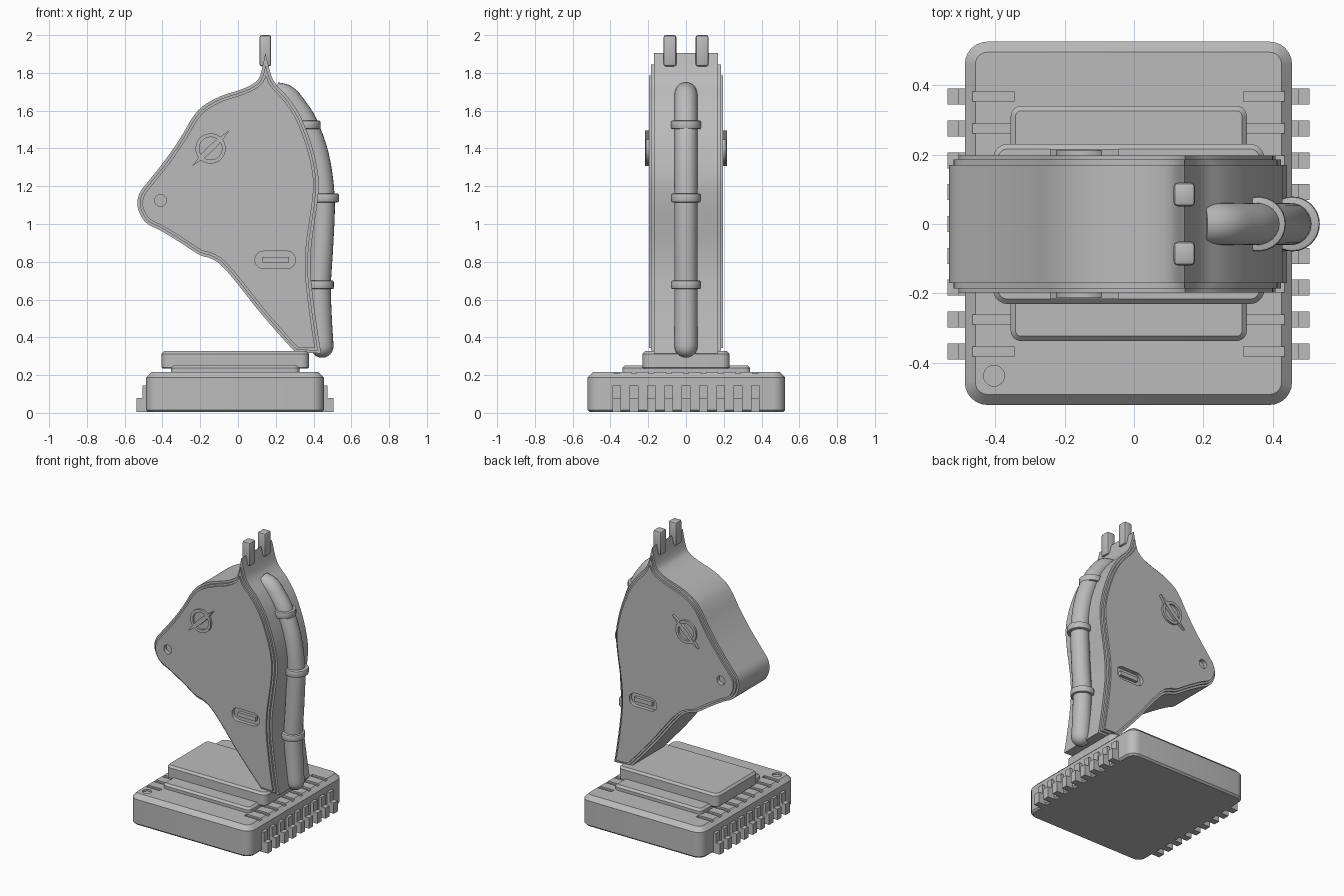
import bpy, bmesh
from math import pi, cos, sin, atan2
from mathutils import Vector, Matrix
from mathutils.geometry import intersect_point_line

old = bpy.data.objects.get("Cube")
if old:
    bpy.data.objects.remove(old, do_unlink=True)

grey = bpy.data.materials.new("plain_grey")
grey.use_nodes = True
grey.diffuse_color = (0.5, 0.5, 0.5, 1)
grey.node_tree.nodes["Principled BSDF"].inputs["Base Color"].default_value = (0.5, 0.5, 0.5, 1)


def shade(ob):
    bpy.ops.object.select_all(action='DESELECT')
    ob.select_set(True)
    bpy.context.view_layer.objects.active = ob
    bpy.ops.object.shade_smooth_by_angle(angle=0.6)


def finish(bm, name):
    bmesh.ops.recalc_face_normals(bm, faces=bm.faces)
    mesh = bpy.data.meshes.new(name)
    bm.to_mesh(mesh)
    bm.free()
    mesh.materials.append(grey)
    ob = bpy.data.objects.new(name, mesh)
    bpy.context.collection.objects.link(ob)
    shade(ob)
    return ob


def add_box(bm, lo, hi):
    lo, hi = Vector(lo), Vector(hi)
    m = Matrix.Translation((lo + hi) / 2) @ Matrix.Diagonal((*(hi - lo), 1))
    bmesh.ops.create_cube(bm, size=1, matrix=m)


def rounded_box(name, lo, hi, corner, top, bottom):
    """Box with rounded upright corners and chamfered rims."""
    bm = bmesh.new()
    add_box(bm, lo, hi)
    upright = [e for e in bm.edges if abs(e.verts[0].co.z - e.verts[1].co.z) > 0.001]
    bmesh.ops.bevel(bm, geom=upright, offset=corner, segments=6, profile=0.5, affect='EDGES')
    for z, size in ((hi[2], top), (lo[2], bottom)):
        rim = [e for e in bm.edges if all(abs(v.co.z - z) < 1e-4 for v in e.verts)]
        bmesh.ops.bevel(bm, geom=rim, offset=size, segments=1, affect='EDGES')
    return finish(bm, name)


def prism(bm, outline, y0, y1):
    """Extrude an x-z outline between two y values."""
    a = [bm.verts.new((x, y0, z)) for x, z in outline]
    b = [bm.verts.new((x, y1, z)) for x, z in outline]
    for i in range(len(a)):
        bm.faces.new((a[i - 1], a[i], b[i], b[i - 1]))
    bm.faces.new(a)
    bm.faces.new(b[::-1])


def spline(pts, steps=5):
    """Smooth open curve through the points."""
    p = [Vector(q) for q in pts]
    p = [2 * p[0] - p[1]] + p + [2 * p[-1] - p[-2]]
    out = []
    for a, b, c, d in zip(p, p[1:], p[2:], p[3:]):
        for i in range(steps):
            t = i / steps
            out.append(0.5 * (2 * b + (c - a) * t + (2 * a - 5 * b + 4 * c - d) * t * t
                              + (3 * b - a - 3 * c + d) * t ** 3))
    return out + [p[-2]]


def shrink(loop, dist):
    """Offset a counter-clockwise outline inwards, dropping points that cross over."""
    result = []
    for i, p in enumerate(loop):
        u = (p - loop[i - 1]).normalized()
        v = (loop[(i + 1) % len(loop)] - p).normalized()
        n, m = Vector((-u.y, u.x)), Vector((-v.y, v.x))
        q = p + (n + m) * dist / max(1 + n.dot(m), 0.1)
        gap = 1
        for a, b in zip(loop, loop[1:] + loop[:1]):
            near, t = intersect_point_line(q, a, b)
            near = a.lerp(b, min(max(t, 0), 1))
            gap = min(gap, (q - near).length)
        if gap > dist * 0.96:
            result.append(q)
    return result


def circle(cx, cz, r, n=32):
    return [(cx + r * cos(2 * pi * i / n), cz + r * sin(2 * pi * i / n)) for i in range(n)]


def stadium(x0, x1, z, r, n=12):
    right = [(x1 - r + r * cos(a), z + r * sin(a)) for a in [pi * (i / n - 0.5) for i in range(n + 1)]]
    return right + [(x0 + x1 - x, 2 * z - q) for x, q in right]


def carve(targets, cutter):
    cutter.hide_render = True
    for target in targets:
        mod = target.modifiers.new("carve", 'BOOLEAN')
        mod.operation, mod.solver, mod.object = 'DIFFERENCE', 'EXACT', cutter
        bpy.context.view_layer.objects.active = target
        bpy.ops.object.modifier_apply(modifier=mod.name)
        shade(target)
    bpy.data.objects.remove(cutter, do_unlink=True)


# Base slab with top slots and one corner recess
base = rounded_box("base", (-0.487, -0.521, 0.004), (0.455, 0.525, 0.217), 0.065, 0.03, 0.012)
rows = [(i - 4) * 0.0917 for i in range(9)]
bm = bmesh.new()
for y in rows:
    for x0, x1 in ((-0.465, -0.345), (0.315, 0.433)):
        add_box(bm, (x0, y - 0.014, 0.205), (x1, y + 0.014, 0.25))
bmesh.ops.create_cone(bm, cap_ends=True, segments=32, radius1=0.03, radius2=0.03, depth=0.05,
                      matrix=Matrix.Translation((-0.403, -0.437, 0.23)))
carve([base], finish(bm, "slot_cutter"))

# Plinth layers
rounded_box("lower_plinth", (-0.355, -0.337, 0.2), (0.325, 0.34, 0.252), 0.03, 0.014, 0.004)
rounded_box("upper_plinth", (-0.405, -0.23, 0.236), (0.375, 0.23, 0.327), 0.04, 0.014, 0.005)

# Stepped teeth along both ends of the base
bm = bmesh.new()
for y in rows:
    for low, high, inner in ((-0.537, -0.506, -0.47), (0.506, 0.475, 0.44)):
        for outer, top in ((low, 0.08), (high, 0.146)):
            add_box(bm, (min(outer, inner), y - 0.023, 0.004), (max(outer, inner), y + 0.023, top))
finish(bm, "base_teeth")

# Head core
front = [(0.145, 1.905), (0.117, 1.785), (0.08, 1.742), (0.01, 1.71), (-0.095, 1.675), (-0.185, 1.625),
         (-0.24, 1.565), (-0.293, 1.475), (-0.352, 1.385), (-0.415, 1.3), (-0.478, 1.222), (-0.52, 1.165),
         (-0.533, 1.105), (-0.515, 1.045), (-0.478, 1.0), (-0.41, 0.965), (-0.31, 0.905), (-0.205, 0.837),
         (-0.15, 0.82), (-0.095, 0.787), (-0.02, 0.705), (0.11, 0.54), (0.24, 0.39), (0.305, 0.32)]
back = [(0.44, 0.315), (0.42, 0.44), (0.398, 0.6), (0.384, 0.75), (0.388, 0.88), (0.404, 1.0),
        (0.421, 1.12), (0.427, 1.23), (0.408, 1.35), (0.372, 1.47), (0.325, 1.58), (0.265, 1.67),
        (0.205, 1.735), (0.175, 1.79), (0.145, 1.905)]
outline = spline(front) + spline(back)[:-1]
bm = bmesh.new()
prism(bm, outline, -0.17, 0.17)
finish(bm, "head")

mouth = [(-0.52, 1.02), (-0.47, 1.005), (-0.385, 0.968), (-0.362, 0.94), (-0.37, 0.9), (-0.53, 0.97)]
for s, label in ((-1, "right"), (1, "left")):
    # Stepped cheek plates with nostril, neck slot and mouth cut through
    plates = []
    for part, inset, y in (("_cheek_ledge", 0.014, 0.185), ("_cheek", 0.027, 0.197)):
        bm = bmesh.new()
        prism(bm, shrink(outline, inset), s * 0.16, s * y)
        plates.append(finish(bm, label + part))
    bm = bmesh.new()
    prism(bm, circle(-0.41, 1.125, 0.031), s * 0.12, s * 0.25)
    prism(bm, stadium(0.09, 0.305, 0.81, 0.046), s * 0.12, s * 0.25)
    prism(bm, mouth, s * 0.12, s * 0.25)
    carve(plates, finish(bm, "cheek_cutter"))

    # Raised bar inside the neck slot
    bm = bmesh.new()
    add_box(bm, (0.13, s * 0.178 - 0.014, 0.796), (0.27, s * 0.178 + 0.014, 0.825))
    finish(bm, label + "_slot_bar")

    # Eye ring
    bm = bmesh.new()
    rings = [[bm.verts.new((x, s * y, z)) for x, z in circle(-0.145, 1.4, r, 40)]
             for r, y in ((0.08, 0.19), (0.08, 0.211), (0.06, 0.211), (0.06, 0.19))]
    for a, b in zip(rings, rings[1:] + rings[:1]):
        for i in range(40):
            bm.faces.new((a[i - 1], a[i], b[i], b[i - 1]))
    finish(bm, label + "_eye_ring")

    # Pointed eye slit
    bm = bmesh.new()
    tilt = atan2(0.186, 0.195)
    half = [(0.136 - 0.272 * i / 12, 0.016 * sin(pi * i / 12)) for i in range(13)]
    lens = half + [(u, -v) for u, v in half[-2:0:-1]]
    prism(bm, [(-0.143 + u * cos(tilt) - v * sin(tilt), 1.401 + u * sin(tilt) + v * cos(tilt))
               for u, v in lens], s * 0.19, s * 0.216)
    finish(bm, label + "_eye_slit")

    # Ear
    bm = bmesh.new()
    add_box(bm, (0.114, s * 0.085 - 0.034, 1.835), (0.176, s * 0.085 + 0.034, 2.0))
    bmesh.ops.bevel(bm, geom=bm.edges[:], offset=0.012, segments=2, profile=0.5, affect='EDGES')
    finish(bm, label + "_ear")

# Mane tube with a rounded lower end
path = spline([(0.2, 0, 1.69), (0.255, 0, 1.675), (0.307, 0, 1.615), (0.36, 0, 1.53), (0.421, 0, 1.36),
               (0.451, 0, 1.14), (0.444, 0, 0.9), (0.431, 0, 0.68), (0.436, 0, 0.5), (0.445, 0, 0.353)], 4)
rail = [(p, 0.061) for p in path]
rail += [(path[-1] - Vector((0, 0, 0.061 * sin(a))), 0.061 * cos(a)) for a in [pi / 12 * i for i in range(1, 6)]]
bm = bmesh.new()
loops = []
for i, (p, r) in enumerate(rail):
    t = (rail[min(i + 1, len(rail) - 1)][0] - rail[max(i - 1, 0)][0]).normalized()
    n = t.cross(Vector((0, 1, 0)))
    loops.append([bm.verts.new(p + r * (n * cos(a) + Vector((0, sin(a), 0))))
                  for a in [2 * pi * k / 24 for k in range(24)]])
for a, b in zip(loops, loops[1:]):
    for k in range(24):
        bm.faces.new((a[k], a[k - 1], b[k - 1], b[k]))
bm.faces.new(loops[0])
bm.faces.new(loops[-1][::-1])
finish(bm, "mane_tube")

# Collars around the tube
for label, x, z in (("upper", 0.358, 1.525), ("middle", 0.456, 1.138), ("lower", 0.428, 0.678)):
    bm = bmesh.new()
    bmesh.ops.create_cone(bm, cap_ends=True, segments=32, radius1=0.079, radius2=0.079, depth=0.046,
                          matrix=Matrix.Translation((x, 0, z)))
    rims = [e for e in bm.edges if abs(e.verts[0].co.z - e.verts[1].co.z) < 1e-4]
    bmesh.ops.bevel(bm, geom=rims, offset=0.008, segments=2, profile=0.5, affect='EDGES')
    finish(bm, label + "_collar")
